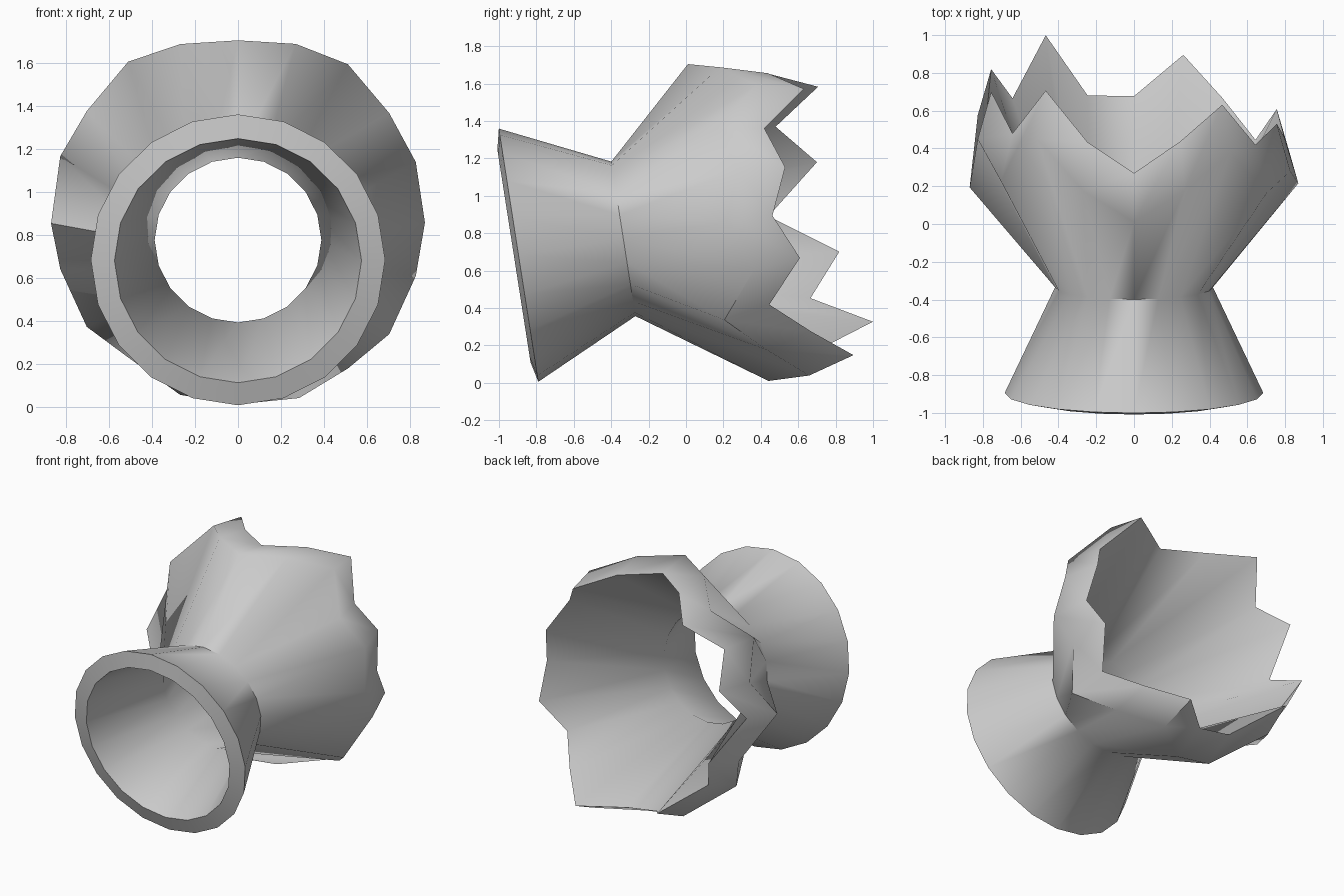
import bpy, bmesh, math

if "Cube" in bpy.data.objects:
    bpy.data.objects.remove(bpy.data.objects["Cube"])

N = 20
TILT = math.atan2(0.154, 0.988)
CENTRE = (-0.335, 0.77)          # waist centre (y, z)

# Broken lip: height of each of the 20 lip points above the waist, clockwise from top
LIP = [0.485, 0.65, 0.828, 0.586, 0.664, 0.557, 0.667, 0.467, 0.665, 0.87,
       0.65, 0.66, 1.0, 0.69, 0.88, 0.535, 0.836, 0.647, 0.904, 0.645]


def point(i, r, h):
    """Point at ring step i, radius r, distance h along the tilted axis."""
    t = 2 * math.pi * i / N
    u = r * math.cos(t)
    c, s = math.cos(TILT), math.sin(TILT)
    return (r * math.sin(t), CENTRE[0] + h * c - u * s, CENTRE[1] + h * s + u * c)


bm = bmesh.new()


def ring(radius, height):
    return [bm.verts.new(point(i, radius(i), height(i))) for i in range(N)]


def bulge(i):
    return 0.05 if i == 9 else 0.0


# Closed wall section: outer foot, waist, outer lip, inner lip, inner waist, inner foot
rings = [
    ring(lambda i: 0.685, lambda i: -0.567),
    ring(lambda i: 0.418, lambda i: 0.0),
    ring(lambda i: 0.87 + bulge(i), lambda i: LIP[i]),
    ring(lambda i: 0.795 + bulge(i), lambda i: LIP[i] + 0.25),
    ring(lambda i: 0.388, lambda i: 0.03),
    ring(lambda i: 0.575, lambda i: -0.592),
]
for k, a in enumerate(rings):
    b = rings[(k + 1) % len(rings)]
    for i in range(N):
        j = (i + 1) % N
        bm.faces.new((a[i], a[j], b[j], b[i]))
bmesh.ops.recalc_face_normals(bm, faces=bm.faces)

mesh = bpy.data.meshes.new("broken_vessel")
bm.to_mesh(mesh)
bm.free()
vessel = bpy.data.objects.new("broken_vessel", mesh)
bpy.context.collection.objects.link(vessel)

# Smooth walls, crisp rims
bpy.context.view_layer.objects.active = vessel
vessel.select_set(True)
bpy.ops.object.shade_smooth_by_angle(angle=math.radians(60))
